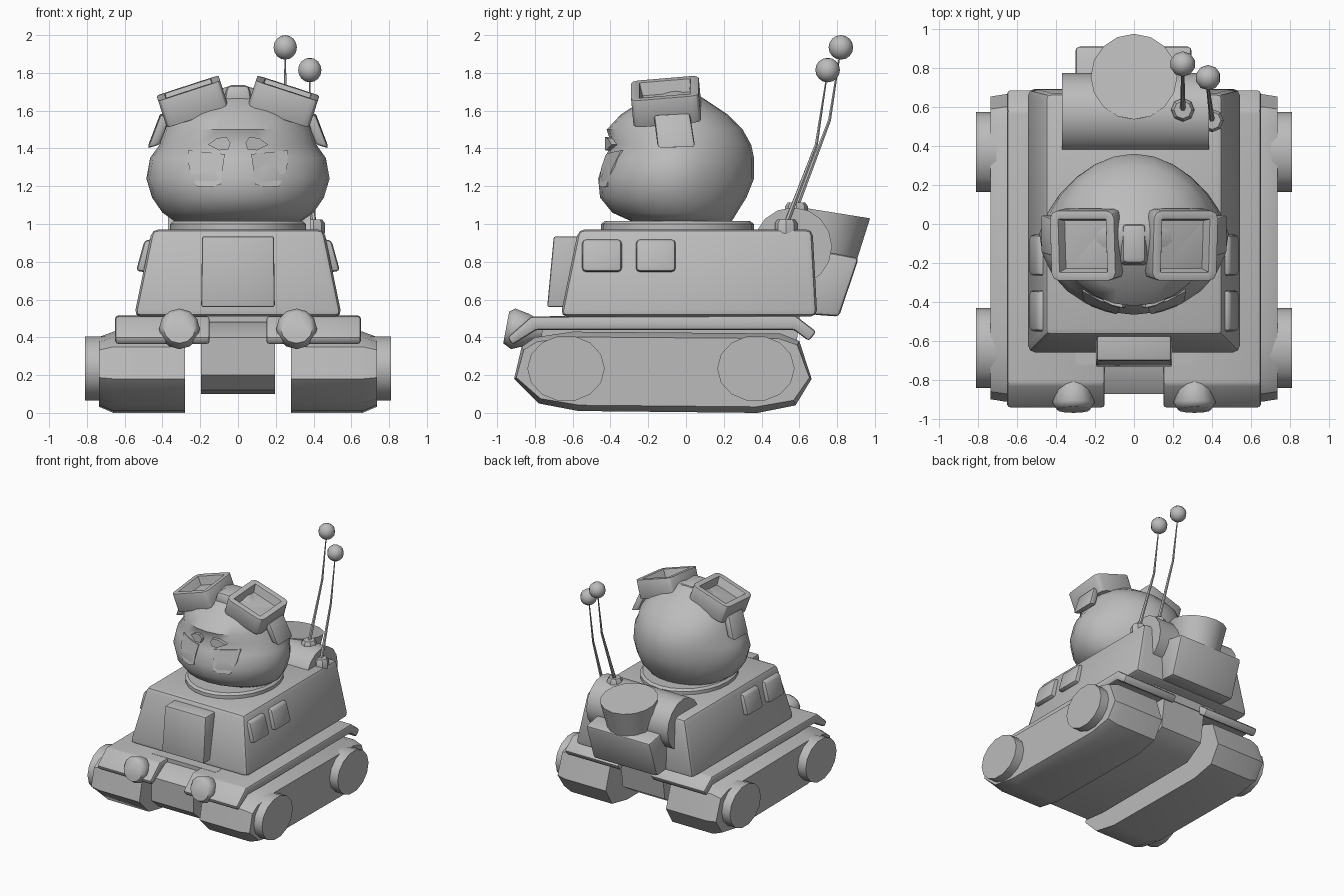
import bpy, bmesh, math
from mathutils import Vector, Matrix

if "Cube" in bpy.data.objects:
    bpy.data.objects.remove(bpy.data.objects["Cube"])

grey = bpy.data.materials.new("plain grey")
grey.diffuse_color = (0.5, 0.5, 0.5, 1)
grey.use_nodes = True
grey.node_tree.nodes["Principled BSDF"].inputs["Base Color"].default_value = grey.diffuse_color


def finish(name, bm, angle=35, bevel=0, segments=2):
    bmesh.ops.recalc_face_normals(bm, faces=bm.faces)
    me = bpy.data.meshes.new(name)
    bm.to_mesh(me)
    bm.free()
    me.materials.append(grey)
    ob = bpy.data.objects.new(name, me)
    bpy.context.collection.objects.link(ob)
    bpy.ops.object.select_all(action='DESELECT')
    ob.select_set(True)
    bpy.context.view_layer.objects.active = ob
    if bevel:
        m = ob.modifiers.new("bevel", 'BEVEL')
        m.width, m.segments, m.limit_method = bevel, segments, 'ANGLE'
        bpy.ops.object.modifier_apply(modifier=m.name)
    bpy.ops.object.shade_smooth_by_angle(angle=math.radians(angle))
    return ob


def loft(name, rings, **kw):
    """Skin a list of equal-length point rings and cap both ends."""
    bm = bmesh.new()
    vs = [[bm.verts.new(p) for p in r] for r in rings]
    n = len(vs[0])
    for a, b in zip(vs, vs[1:]):
        for i in range(n):
            bm.faces.new((a[i], a[(i + 1) % n], b[(i + 1) % n], b[i]))
    bm.faces.new(vs[0])
    bm.faces.new(vs[-1])
    return finish(name, bm, **kw)


def prism_x(name, profile, x0, x1, **kw):
    return loft(name, [[(x, y, z) for y, z in profile] for x in (x0, x1)], **kw)


def rect(x0, x1, y0, y1, z):
    return [(x0, y0, z), (x1, y0, z), (x1, y1, z), (x0, y1, z)]


def tube(name, stations, n=12, stretch=1, **kw):
    """Round section swept along (point, radius) stations."""
    pts = [Vector(p) for p, r in stations]
    rings = []
    for i, (p, r) in enumerate(stations):
        d = pts[min(i + 1, len(pts) - 1)] - pts[max(i - 1, 0)]
        q = d.to_track_quat('Z', 'Y')
        rings.append([pts[i] + q @ Vector((r * stretch * math.cos(t), r * math.sin(t), 0))
                      for t in (2 * math.pi * k / n for k in range(n))])
    return loft(name, rings, **kw)


# Tracks, hubs, fenders, headlights, windows on both sides
track = [(-.91, .18), (-.78, .05), (-.57, .01), (.38, 0), (.58, .04), (.665, .18),
         (.60, .38), (.50, .42), (-.60, .43), (-.80, .40), (-.87, .35)]
fender = [(-.82, .51), (-.945, .40), (-.92, .36), (-.79, .44), (.57, .44),
          (.65, .38), (.69, .43), (.58, .515)]
for s, side in ((1, "right"), (-1, "left")):
    inset = [(-.12 + (y + .12) * .985, .23 + (z - .23) * .86) for y, z in track]
    loft(side + "_track", [[(s * x, y, z) for y, z in p]
                           for x, p in ((.28, track), (.66, track), (.735, inset))])
    for y, part in ((-.635, "front"), (.37, "rear")):
        loft(f"{side}_{part}_hub",
             [[(s * x, y + .205 * math.cos(t), .235 + .175 * math.sin(t))
               for t in (math.tau * k / 14 for k in range(14))] for x in (.4, .81)])
    prism_x(side + "_fender", fender, s * .15, s * .65, bevel=.015)
    tube(side + "_headlight", [((s * .31, -.76, .43), .05), ((s * .31, -.84, .44), .085),
                               ((s * .31, -.915, .445), .108), ((s * .31, -.952, .452), .085)],
         n=12, angle=60)
    for y, part in ((-.445, "front"), (-.16, "rear")):
        loft(f"{side}_{part}_window",
             [[(s * (x + o), y - .105, z) for x, z, o in q] +
              [(s * (x + o), y + .105, z) for x, z, o in q[::-1]]
              for q in ([(.43, .74, 0), (.42, .92, 0)], [(.54, .75, 0), (.495, .915, 0)])],
             bevel=.02)

# Lower hull, deck and cabin
prism_x("belly", [(-.87, .40), (-.87, .20), (-.78, .12), (-.6, .10), (.4, .10),
                  (.56, .2), (.60, .48), (-.75, .48)], -.195, .195)
loft("deck", [rect(-.3, .3, -.72, .6, .44), rect(-.3, .3, -.72, .6, .512)])
loft("cabin", [rect(-.55, .55, -.665, .695, .51), rect(-.455, .455, -.57, .67, .972)],
     bevel=.035)
loft("front_panel", [rect(-.195, .195, -.735, -.5, .56), rect(-.19, .19, -.70, -.5, .935)],
     bevel=.012)
loft("neck_ring", [[(r * .36 * math.cos(t), -.045 + r * .405 * math.sin(t), z)
                    for t in (math.tau * k / 24 for k in range(24))]
                   for r, z in ((1, .96), (1, 1.0), (.95, 1.015))])

# Head: height, half width, front y, back y
levels = [(1.01, .33, -.28, .24), (1.06, .40, -.39, .27), (1.14, .455, -.455, .32),
          (1.24, .485, -.465, .36), (1.35, .465, -.43, .36), (1.42, .415, -.395, .345),
          (1.50, .39, -.42, .30), (1.58, .32, -.345, .22), (1.66, .22, -.22, .10),
          (1.71, .12, -.13, .02), (1.73, .04, -.08, -.02)]


def head_ring(z, w, f, b):
    ring = []
    for k in range(24):
        c, s = math.cos(math.tau * k / 24), math.sin(math.tau * k / 24)
        x = c * (w - max(0, w - .39) * max(0, s))
        ring.append((x, -.05 + s * (b + .05 if s > 0 else -.05 - f), z))
    return ring


def head_y(x, z):
    for a, b in zip(levels, levels[1:]):
        if a[0] <= z <= b[0]:
            t = (z - a[0]) / (b[0] - a[0])
            w, f = (a[i] + t * (b[i] - a[i]) for i in (1, 2))
            return -.05 + (f + .05) * math.sqrt(max(0, 1 - (x / w) ** 2))


loft("head", [head_ring(*l) for l in levels], angle=50)

# Face plates and eyes, following the head surface
cheek = [(.07, 1.37), (.17, 1.38), (.265, 1.39), (.26, 1.30), (.22, 1.20), (.15, 1.195),
         (.09, 1.21), (.08, 1.30)]
eye = [(.04, 1.43), (.06, 1.46), (.11, 1.455), (.16, 1.42), (.10, 1.39), (.05, 1.395)]
for s, side in ((1, "right"), (-1, "left")):
    for part, shape, out in (("face_plate", cheek, .008), ("eye", eye, .025)):
        loft(f"{side}_{part}", [[(s * x, head_y(x, z) + o, z) for x, z in shape]
                                for o in (.03, -out)])

    # Goggle frame: box with a recessed window on top
    bm = bmesh.new()
    bmesh.ops.create_cube(bm, size=1, matrix=Matrix.Diagonal((.345, .36, .15, 1)))
    top = [f for f in bm.faces if f.normal.z > .9]
    bmesh.ops.bevel(bm, geom=[e for e in bm.edges
                              if abs(e.verts[0].co.z - e.verts[1].co.z) > .1],
                    offset=.04, segments=2, affect='EDGES', profile=.5)
    top = [f for f in bm.faces if f.normal.z > .9]
    bmesh.ops.inset_region(bm, faces=top, thickness=.045, depth=0)
    bmesh.ops.inset_region(bm, faces=top, thickness=.012, depth=-.07)
    turn = Matrix.Rotation(s * math.radians(18), 4, 'Y') @ Matrix.Rotation(math.radians(5), 4, 'X')
    bm.transform(Matrix.Translation((s * .24, -.105, 1.648)) @ turn)
    finish(side + "_goggle", bm, bevel=.01)

    # Strap end hanging beside the head
    loft(side + "_strap", [[(s * x, y0, z0), (s * x, y1, z1), (s * x2, y2, z2), (s * x2, y3, z3)]
                           for x, x2, y0, z0, y1, z1, y2, z2, y3, z3 in
                           ((.36, .415, -.17, 1.56, .02, 1.57, .045, 1.42, -.15, 1.42),
                            (.41, .48, -.17, 1.58, .02, 1.59, .05, 1.405, -.15, 1.40))],
         bevel=.015)

loft("goggle_bridge", [rect(-.075, .075, -.215, .01, 1.64), rect(-.06, .06, -.20, 0, 1.735)],
     bevel=.025)

# Luggage at the back: roll, barrel and bag
tube("bed_roll", [((-.37, .565, .88), .208), ((.385, .565, .88), .208)], n=16)
tube("barrel", [((0, .70, .72), .17), ((0, .755, 1.065), .222)], n=16)
prism_x("bag", [(.60, .85), (.76, .85), (.915, .82), (.81, .51), (.67, .52)], -.30, .295,
        bevel=.02)

# Antennas: base, bent rod, ball
for part, x, base, mid, tip, x2 in (("tall", .25, (.585, 1.09), (.76, 1.55), (.815, 1.90), .25),
                                    ("short", .40, (.53, 1.0), (.69, 1.42), (.745, 1.78), .38)):
    y, z = base
    tube(part + "_antenna_base", [((x, y, z - .05), .06), ((x, y, z + .005), .06),
                                  ((x, y, z + .025), .045)], n=8)
    tube(part + "_antenna_rod", [((x, y, z), .014), ((x2, *mid), .009), ((x2, *tip), .004)], n=6)
    bm = bmesh.new()
    bmesh.ops.create_uvsphere(bm, u_segments=10, v_segments=8, radius=.065,
                              matrix=Matrix.Translation((x2, tip[0] + .005, tip[1] + .035)))
    finish(part + "_antenna_ball", bm, angle=60)
